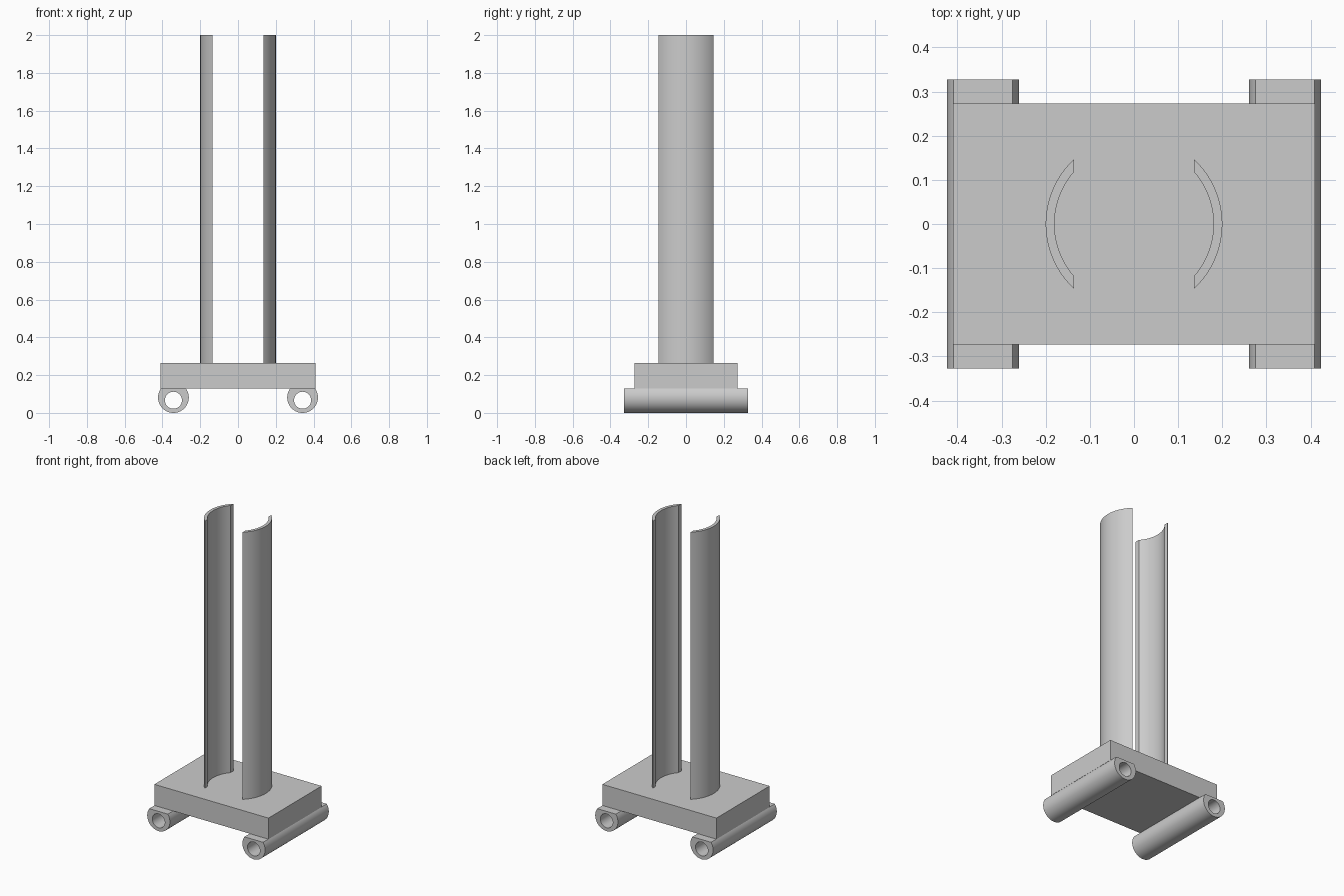
import bpy, bmesh
from math import asin, acos, atan2, cos, sin, pi, radians

cube = bpy.data.objects.get("Cube")
if cube:
    bpy.data.objects.remove(cube)

grey = bpy.data.materials.new("plain grey")
grey.use_nodes = True
colour = (0.6, 0.6, 0.6, 1)
grey.diffuse_color = colour
grey.node_tree.nodes["Principled BSDF"].inputs["Base Color"].default_value = colour

PLATE_X, PLATE_Y = 0.41, 0.273
PLATE_BOTTOM, PLATE_TOP = 0.128, 0.265


def finish(name, bm):
    bmesh.ops.recalc_face_normals(bm, faces=bm.faces)
    mesh = bpy.data.meshes.new(name)
    bm.to_mesh(mesh)
    bm.free()
    mesh.materials.append(grey)
    obj = bpy.data.objects.new(name, mesh)
    bpy.context.collection.objects.link(obj)
    bpy.ops.object.select_all(action='DESELECT')
    obj.select_set(True)
    bpy.context.view_layer.objects.active = obj
    bpy.ops.object.shade_smooth_by_angle(angle=radians(25))
    return obj


def extrude_wall(name, outer, inner, place, start, end, closed):
    """Extrude the band between two matching 2D outlines."""
    bm = bmesh.new()
    rails = [[bm.verts.new(place(p, q, level)) for p, q in outline]
             for outline, level in ((outer, start), (outer, end), (inner, end), (inner, start))]
    n = len(outer)
    for i in range(n if closed else n - 1):
        j = (i + 1) % n
        for k in range(4):
            a, b = rails[k], rails[(k + 1) % 4]
            bm.faces.new((a[i], a[j], b[j], b[i]))
    if not closed:
        for i in (0, n - 1):
            bm.faces.new([rail[i] for rail in rails])
    return finish(name, bm)


# Base plate
bm = bmesh.new()
bmesh.ops.create_cube(bm, size=1)
for v in bm.verts:
    v.co.x *= 2 * PLATE_X
    v.co.y *= 2 * PLATE_Y
    v.co.z = PLATE_TOP if v.co.z > 0 else PLATE_BOTTOM
finish("base_plate", bm)

# Curved uprights, cut off along a plane of constant x
R_OUT, R_IN, CUT = 0.2, 0.18, 0.136


def arc(radius, side, steps=32):
    half = acos(CUT / radius)
    return [(side * radius * cos(half * (2 * i / steps - 1)),
             radius * sin(half * (2 * i / steps - 1))) for i in range(steps + 1)]


# Flat-topped tubes with a bore set a little below the round's centre
RADIUS, BORE, BORE_Z, TUBE_X, TUBE_Y = 0.0815, 0.045, 0.067, 0.342, 0.327
rise = asin((PLATE_BOTTOM - RADIUS) / RADIUS)
STEPS, FLAT = 56, 12
sweep = pi + 2 * rise
shell = [(RADIUS * cos(rise - sweep * i / STEPS), RADIUS + RADIUS * sin(rise - sweep * i / STEPS))
         for i in range(STEPS + 1)]
half_flat = shell[0][0]
shell += [(half_flat * (2 * i / FLAT - 1), PLATE_BOTTOM) for i in range(1, FLAT)]
bore = []
for x, z in shell:
    a = atan2(z - BORE_Z, x)
    bore.append((BORE * cos(a), BORE_Z + BORE * sin(a)))

for side, word in ((1, "left"), (-1, "right")):
    extrude_wall(word + "_upright", arc(R_OUT, side), arc(R_IN, side),
                 lambda x, y, z: (x, y, z), PLATE_TOP, 2, False)
    extrude_wall(word + "_tube", shell, bore,
                 lambda x, z, y: (x + side * TUBE_X, y, z), -TUBE_Y, TUBE_Y, True)
